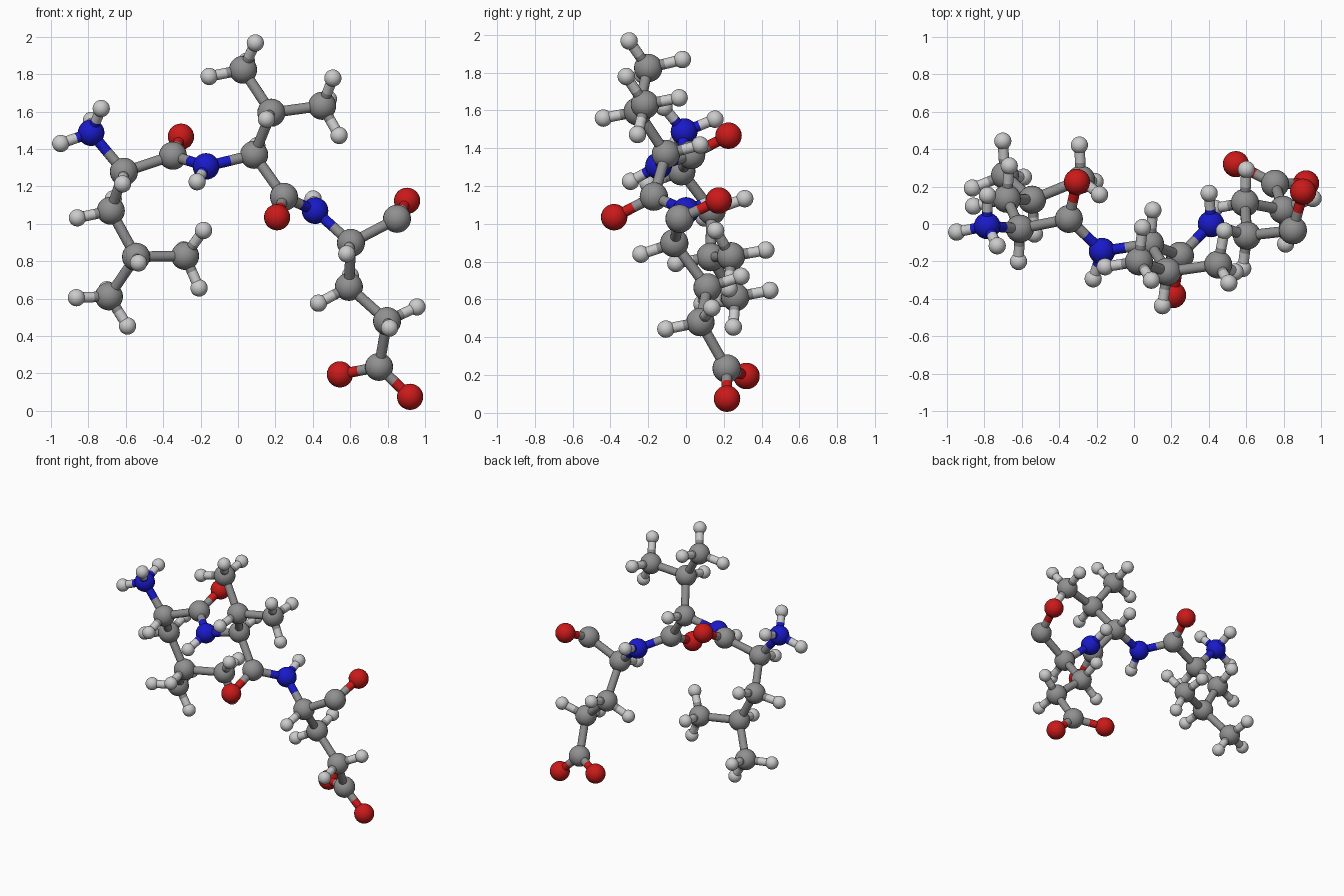
import bpy, bmesh
from mathutils import Vector, Matrix

if "Cube" in bpy.data.objects:
    bpy.data.objects.remove(bpy.data.objects["Cube"])

# element: (plain name, ball radius, colour)
ELEMENTS = {
    "C": ("carbon", 0.075, (0.28, 0.28, 0.28, 1)),
    "H": ("hydrogen", 0.046, (0.55, 0.55, 0.55, 1)),
    "N": ("nitrogen", 0.071, (0.01, 0.01, 0.6, 1)),
    "O": ("oxygen", 0.070, (0.6, 0.01, 0.01, 1)),
}
STICK_RADIUS = 0.028

# heavy atoms by residue: element, attached hydrogens, position
first_residue = [
    ("N", 3, (-0.785, -0.01, 1.487)), ("C", 1, (-0.61, -0.025, 1.278)),
    ("C", 0, (-0.348, 0.027, 1.364)), ("O", 0, (-0.305, 0.225, 1.466)),
    ("C", 2, (-0.68, 0.135, 1.07)), ("C", 1, (-0.545, 0.13, 0.824)),
    ("C", 3, (-0.69, 0.26, 0.612)), ("C", 3, (-0.283, 0.238, 0.828)),
]
second_residue = [
    ("N", 1, (-0.171, -0.145, 1.307)), ("C", 1, (0.086, -0.106, 1.369)),
    ("C", 0, (0.246, -0.17, 1.144)), ("O", 0, (0.209, -0.38, 1.035)),
    ("C", 1, (0.178, -0.255, 1.594)), ("C", 3, (0.027, -0.20, 1.824)),
    ("C", 3, (0.45, -0.217, 1.631)),
]
third_residue = [
    ("N", 1, (0.412, 0.0, 1.07)), ("C", 1, (0.604, -0.062, 0.898)),
    ("C", 0, (0.85, -0.034, 1.027)), ("O", 0, (0.904, 0.173, 1.123)),
    ("C", 2, (0.593, 0.114, 0.663)), ("C", 2, (0.797, 0.076, 0.48)),
    ("C", 0, (0.754, 0.215, 0.235)), ("O", 0, (0.545, 0.32, 0.195)),
    ("O", 0, (0.92, 0.217, 0.075)),
]

heavy = [(e, h, Vector(p)) for e, h, p in first_residue + second_residue + third_residue]
atoms = [(e, p) for e, h, p in heavy]
links = {i: [] for i in range(len(heavy))}
bonds = []


def bond(i, j):
    bonds.append((i, j))
    links.setdefault(i, []).append(j)
    links.setdefault(j, []).append(i)


# chain bonds join every close pair
for i in range(len(heavy)):
    for j in range(i):
        if (heavy[i][2] - heavy[j][2]).length < 0.34:
            bond(i, j)


def unit(i, j):
    return (atoms[j][1] - atoms[i][1]).normalized()


def hydrogen_directions(i, count):
    dirs = [unit(i, j) for j in links[i]]
    if count == 1:                       # opposite the other bonds
        return [-sum(dirs, Vector()).normalized()]
    if count == 2:                       # tetrahedral pair
        back = -(dirs[0] + dirs[1]).normalized()
        side = dirs[0].cross(dirs[1]).normalized()
        return [back * 0.577 + side * s * 0.816 for s in (-1, 1)]
    axis, parent = dirs[0], links[i][0]  # staggered tripod
    result = []
    for j in links[parent]:
        if j != i:
            w = unit(parent, j)
            p = (w - axis * w.dot(axis)).normalized()
            result.append(-axis * 0.333 - p * 0.943)
    return result


# hydrogens, tripods last because they lean on their neighbours
for wanted in (1, 2, 3):
    for i, (e, count, p) in enumerate(heavy):
        if count == wanted:
            length = 0.176 if e == "N" else 0.187
            for d in hydrogen_directions(i, count):
                atoms.append(("H", p + d * length))
                bond(i, len(atoms) - 1)


def make_object(name, bm, mat):
    mesh = bpy.data.meshes.new(name)
    for f in bm.faces:
        f.smooth = True
    bm.to_mesh(mesh)
    bm.free()
    mesh.materials.append(mat)
    bpy.context.collection.objects.link(bpy.data.objects.new(name, mesh))


for e, (label, radius, colour) in ELEMENTS.items():
    mat = bpy.data.materials.new(label)
    mat.diffuse_color = colour
    mat.use_nodes = True
    mat.node_tree.nodes["Principled BSDF"].inputs["Base Color"].default_value = mat.diffuse_color

    # balls
    balls = bmesh.new()
    for kind, p in atoms:
        if kind == e:
            bmesh.ops.create_uvsphere(balls, u_segments=24, v_segments=14, radius=radius,
                                      matrix=Matrix.Translation(p))
    make_object(label + "_balls", balls, mat)

    # half sticks, each coloured like the ball it starts from
    sticks = bmesh.new()
    for pair in bonds:
        for a, b in (pair, pair[::-1]):
            if atoms[a][0] == e:
                start = atoms[a][1]
                half = (atoms[b][1] - start) / 2
                turn = half.to_track_quat('Z', 'Y').to_matrix().to_4x4()
                bmesh.ops.create_cone(sticks, cap_ends=False, segments=16,
                                      radius1=STICK_RADIUS, radius2=STICK_RADIUS,
                                      depth=half.length,
                                      matrix=Matrix.Translation(start + half / 2) @ turn)
    make_object(label + "_sticks", sticks, mat)
